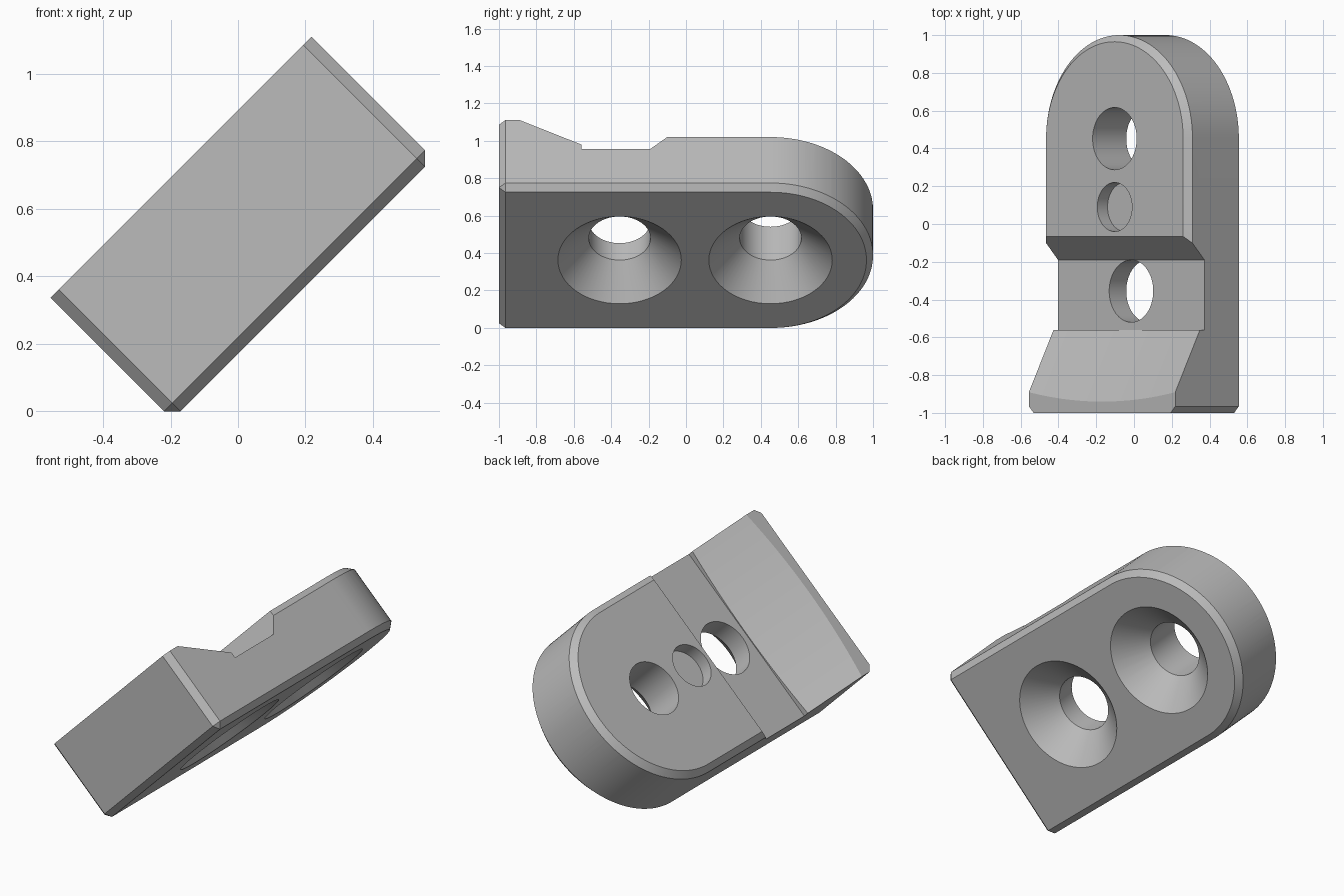
import bpy, bmesh, math
from mathutils import Matrix

if "Cube" in bpy.data.objects:
    bpy.data.objects.remove(bpy.data.objects["Cube"], do_unlink=True)

HALF_W, ARC_Y, CH = 0.548, 0.452, 0.035     # half width, round end centre, chamfer
BOTTOM, TOP, DECK, CHANNEL = 0.12, 0.631, 0.537, 0.413
MID_U = 0.392                               # offset across the tilted block

grey = bpy.data.materials.new("plain_grey")
grey.use_nodes = True
COLOUR = (0.5, 0.5, 0.5, 1)
grey.diffuse_color = COLOUR
grey.node_tree.nodes["Principled BSDF"].inputs["Base Color"].default_value = COLOUR


def loft(name, loops, cap=True):
    """Skin a stack of equal-length closed loops into a solid."""
    bm = bmesh.new()
    rows = [[bm.verts.new(p) for p in loop] for loop in loops]
    n = len(rows[0])
    for a, b in zip(rows, rows[1:]):
        for i in range(n):
            j = (i + 1) % n
            bm.faces.new((a[i], a[j], b[j], b[i]))
    if cap:
        bm.faces.new(rows[0][::-1])
        bm.faces.new(rows[-1])
    bmesh.ops.remove_doubles(bm, verts=bm.verts, dist=1e-5)
    bmesh.ops.recalc_face_normals(bm, faces=bm.faces)
    mesh = bpy.data.meshes.new(name)
    bm.to_mesh(mesh)
    bm.free()
    obj = bpy.data.objects.new(name, mesh)
    mesh.materials.append(grey)
    bpy.context.collection.objects.link(obj)
    return obj


def round_end(inset, z, segs=64):
    r = HALF_W - inset
    return [(r * math.cos(math.pi * i / segs), ARC_Y + r * math.sin(math.pi * i / segs), z)
            for i in range(segs + 1)]


def outline(inset, z):
    """Plan outline: round back end, square front with chamfered corners."""
    w, f = HALF_W - inset, -1 + inset
    c = CH - inset
    return round_end(inset, z) + [(-w, f + c, z), (-w + c, f, z), (w - c, f, z), (w, f + c, z)]


def cut(target, cutter):
    cutter.hide_render = True
    mod = target.modifiers.new("cut", 'BOOLEAN')
    mod.operation, mod.solver, mod.object = 'DIFFERENCE', 'EXACT', cutter
    bpy.context.view_layer.objects.active = target
    bpy.ops.object.modifier_apply(modifier=mod.name)
    bpy.data.objects.remove(cutter, do_unlink=True)


def lathe_cutter(name, y, profile, segs=64):
    return loft(name, [[(r * math.cos(2 * math.pi * i / segs),
                         y + r * math.sin(2 * math.pi * i / segs), z) for i in range(segs)]
                       for r, z in profile])


# Block with chamfered lower rim
body = loft("wedge_block", [outline(CH, BOTTOM), outline(0, BOTTOM + CH), outline(0, TOP)])

# Upper side profile: back deck, channel, and gently hollowed front ramp
sections = []
for i in range(33):
    x = -0.6 + 1.2 * i / 32
    ramp = 0.418 + 0.028 * (x / HALF_W) ** 2
    sections.append([(x, y, z) for y, z in (
        (-0.56, CHANNEL), (-0.19, CHANNEL), (-0.19 + DECK - CHANNEL, DECK), (1.2, DECK),
        (1.2, 0.8), (-0.56 - (0.8 - ramp) / 0.56, 0.8), (-0.56, ramp))])
cut(body, loft("profile_cutter", sections))

# Chamfer along the upper rim of the back deck
rim = []
for inset, z in ((-0.02, DECK - CH - 0.02), (0.085, DECK - CH + 0.085), (-0.02, DECK - CH + 0.085)):
    w = HALF_W - inset
    rim.append([(w, -0.3, z)] + round_end(inset, z) + [(-w, -0.3, z)])
cut(body, loft("rim_cutter", list(zip(*rim))))

# Countersunk through holes and the shallow blind hole
for y in (-0.355, 0.452):
    cut(body, lathe_cutter("hole_cutter", y, ((0.38, 0.07), (0.165, 0.285), (0.165, 0.8))))
cut(body, lathe_cutter("blind_cutter", 0.09, ((0.13, 0.46), (0.13, 0.8))))

# Tilt the block onto its lower edge
body.data.transform(Matrix.Rotation(-math.pi / 4, 4, 'Y') @ Matrix.Translation((MID_U, 0, 0)))
bpy.ops.object.select_all(action='DESELECT')
body.select_set(True)
bpy.context.view_layer.objects.active = body
bpy.ops.object.shade_smooth_by_angle(angle=math.radians(25))
